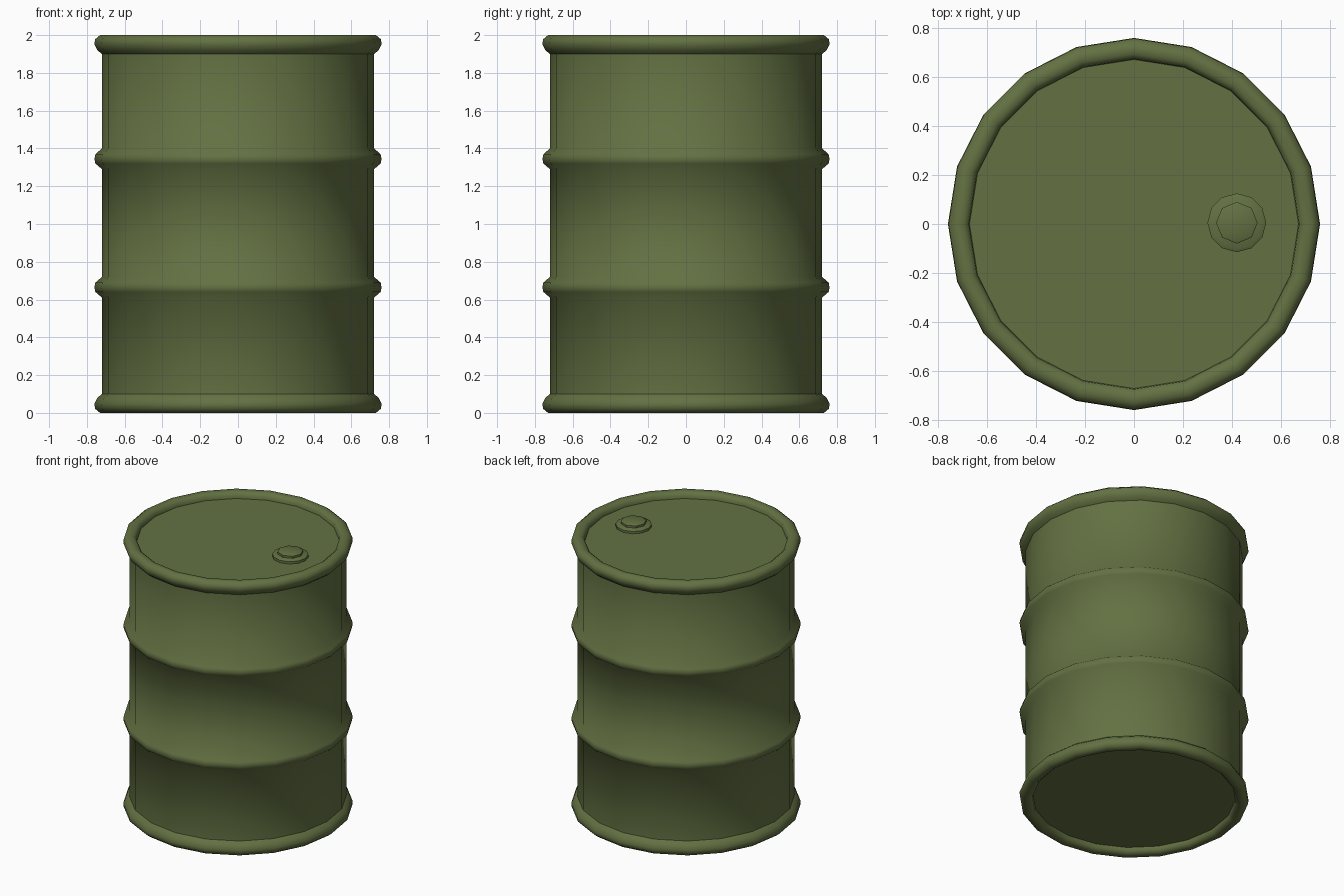
import bpy, bmesh, math

if "Cube" in bpy.data.objects:
    bpy.data.objects.remove(bpy.data.objects["Cube"])

SIDES = 20
olive = bpy.data.materials.new("olive green paint")
olive.diffuse_color = (0.125, 0.165, 0.055, 1)
olive.use_nodes = True
olive.node_tree.nodes["Principled BSDF"].inputs["Base Color"].default_value = olive.diffuse_color


def lathe(name, profile, sides, centre=(0, 0), angle=50):
    """Spin an (r, z) profile about z; r = 0 ends close to a point."""
    bm = bmesh.new()
    rings = []
    for r, z in profile:
        if r == 0:
            rings.append([bm.verts.new((centre[0], centre[1], z))] * sides)
        else:
            rings.append([bm.verts.new((centre[0] + r * math.cos(2 * math.pi * i / sides),
                                        centre[1] + r * math.sin(2 * math.pi * i / sides), z))
                          for i in range(sides)])
    for a, b in zip(rings, rings[1:]):
        for i in range(sides):
            j = (i + 1) % sides
            quad = list(dict.fromkeys((a[i], a[j], b[j], b[i])))
            bm.faces.new(quad)
    bmesh.ops.recalc_face_normals(bm, faces=bm.faces)
    me = bpy.data.meshes.new(name)
    bm.to_mesh(me)
    bm.free()
    ob = bpy.data.objects.new(name, me)
    bpy.context.collection.objects.link(ob)
    me.materials.append(olive)
    bpy.context.view_layer.objects.active = ob
    ob.select_set(True)
    bpy.ops.object.shade_smooth_by_angle(angle=math.radians(angle))
    ob.select_set(False)
    return ob


def hoop(z):
    # rolled stiffening rib
    return [(0.72, z - 0.055), (0.755, z - 0.025), (0.76, z), (0.755, z + 0.025), (0.72, z + 0.055)]


# rolled end rims, listed from the recessed end plate outwards
rim = [(0.0, 0.045), (0.672, 0.045), (0.675, 0.02), (0.695, 0.003), (0.73, 0.0),
       (0.757, 0.022), (0.76, 0.05), (0.745, 0.08), (0.72, 0.1)]
top = [(r, 2.0 - z) for r, z in reversed(rim)]

# drum shell with ribs, rims and end plates
lathe("drum_body", rim + hoop(0.665) + hoop(1.345) + top, SIDES)

# bung: flange and cap on the lid
lathe("bung_flange", [(0.12, 1.953), (0.12, 1.972), (0.105, 1.98), (0.0, 1.98)], 12, (0.42, 0.005), 30)
lathe("bung_cap", [(0.085, 1.978), (0.085, 1.995), (0.075, 2.0), (0.0, 2.0)], 8, (0.42, 0.005), 30)
